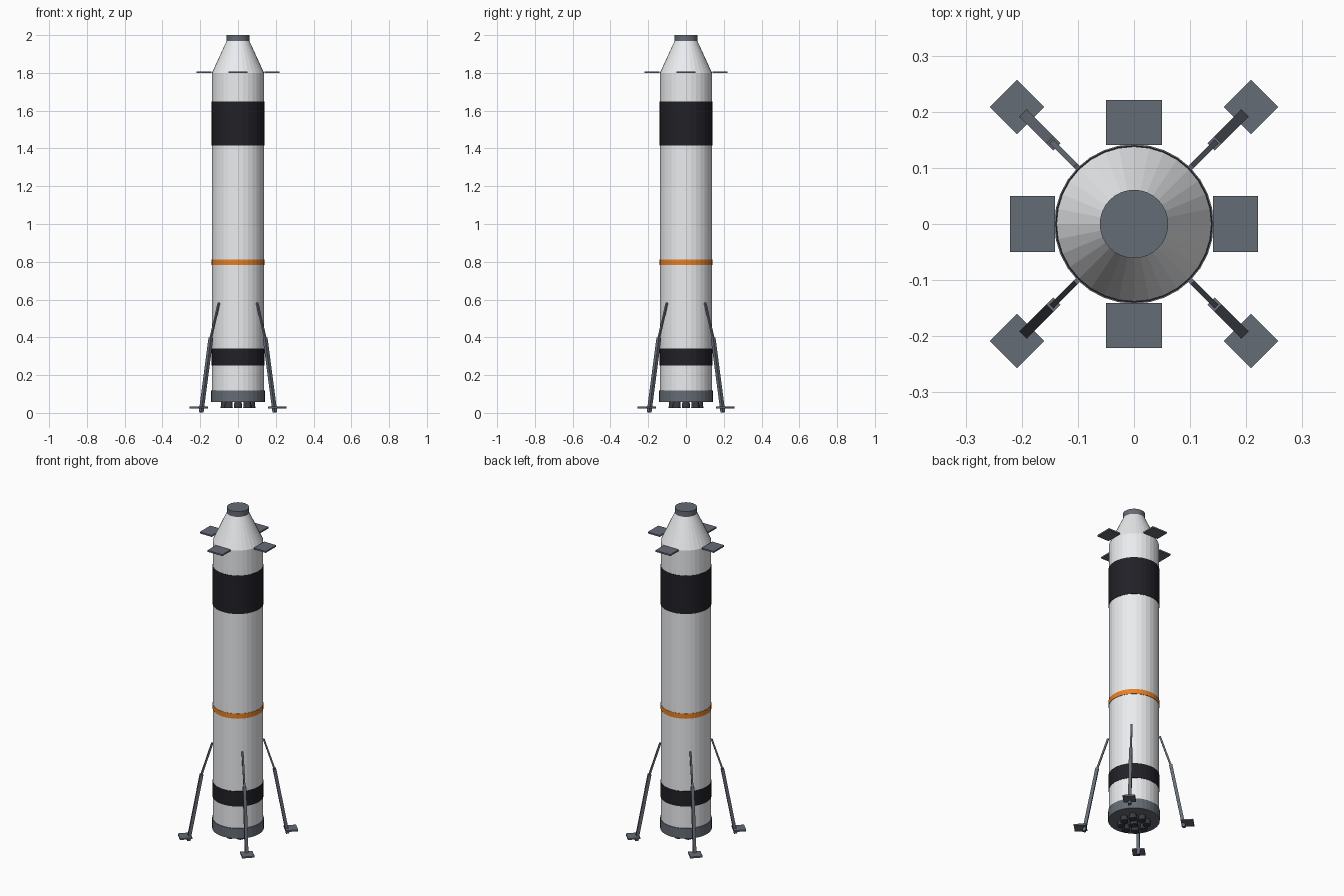
import bpy, math
from mathutils import Vector, Matrix

if "Cube" in bpy.data.objects:
    bpy.data.objects.remove(bpy.data.objects["Cube"])


def material(name, rgb):
    m = bpy.data.materials.new(name)
    m.diffuse_color = (*rgb, 1)
    m.use_nodes = True
    m.node_tree.nodes["Principled BSDF"].inputs["Base Color"].default_value = m.diffuse_color
    return m


WHITE = material("white_paint", (0.83, 0.84, 0.86))
BLACK = material("black_paint", (0.015, 0.015, 0.02))
ORANGE = material("orange_paint", (0.8, 0.22, 0.02))
STEEL = material("steel", (0.13, 0.15, 0.18))
DARK = material("dark_metal", (0.04, 0.045, 0.055))


def cone(name, r1, r2, z1, z2, mat, x=0, y=0, sides=32):
    bpy.ops.mesh.primitive_cone_add(vertices=sides, radius1=r1, radius2=r2,
                                    depth=z2 - z1, location=(x, y, (z1 + z2) / 2))
    ob = bpy.context.object
    ob.name = name
    ob.data.materials.append(mat)
    return ob


def box(name, size, matrix, mat):
    bpy.ops.mesh.primitive_cube_add(size=1)
    ob = bpy.context.object
    ob.name = name
    ob.data.transform(Matrix.Diagonal((*size, 1)))
    ob.matrix_world = matrix
    ob.data.materials.append(mat)
    return ob


def beam(name, a, b, width, spin, mat):
    # Square bar from a to b in the radial (x, z) plane, turned about z by spin
    a, b = Vector((a[0], 0, a[1])), Vector((b[0], 0, b[1]))
    d = b - a
    tilt = Matrix.Rotation(math.atan2(d.x, d.z), 4, 'Y')
    box(name, (width, width, d.length), spin @ Matrix.Translation((a + b) / 2) @ tilt, mat)


# Main tank, tapered nose and cap
cone("body_tube", 0.138, 0.138, 0.10, 1.80, WHITE)
cone("nose_cone", 0.138, 0.06, 1.80, 1.97, WHITE)
cone("nose_cap", 0.061, 0.061, 1.965, 2.0, STEEL)

# Painted bands and engine skirt
cone("upper_black_band", 0.14, 0.14, 1.416, 1.648, BLACK)
cone("orange_stripe", 0.14, 0.14, 0.782, 0.812, ORANGE)
cone("lower_black_band", 0.14, 0.14, 0.25, 0.342, BLACK)
cone("engine_skirt", 0.142, 0.142, 0.057, 0.118, STEEL)

# Engine cluster: one in the middle, eight around
cone("engine_centre", 0.022, 0.018, 0.026, 0.07, DARK, sides=16)
for i in range(8):
    a = i * math.tau / 8
    cone(f"engine_{i + 1}", 0.022, 0.018, 0.026, 0.07, DARK,
         0.07 * math.cos(a), 0.07 * math.sin(a), sides=16)

for i in range(4):
    # Steering fins near the top
    spin = Matrix.Rotation(i * math.pi / 2, 4, 'Z')
    box(f"grid_fin_{i + 1}", (0.08, 0.1, 0.009),
        spin @ Matrix.Translation((0.181, 0, 1.804)), STEEL)
    # Landing legs on the diagonals
    spin = Matrix.Rotation(math.pi / 4 + i * math.pi / 2, 4, 'Z')
    beam(f"leg_{i + 1}", (0.276, 0.003), (0.203, 0.398), 0.018, spin, STEEL)
    beam(f"leg_strut_{i + 1}", (0.213, 0.367), (0.143, 0.583), 0.01, spin, STEEL)
    box(f"foot_pad_{i + 1}", (0.069, 0.069, 0.009),
        spin @ Matrix.Translation((0.295, 0, 0.029)), STEEL)
